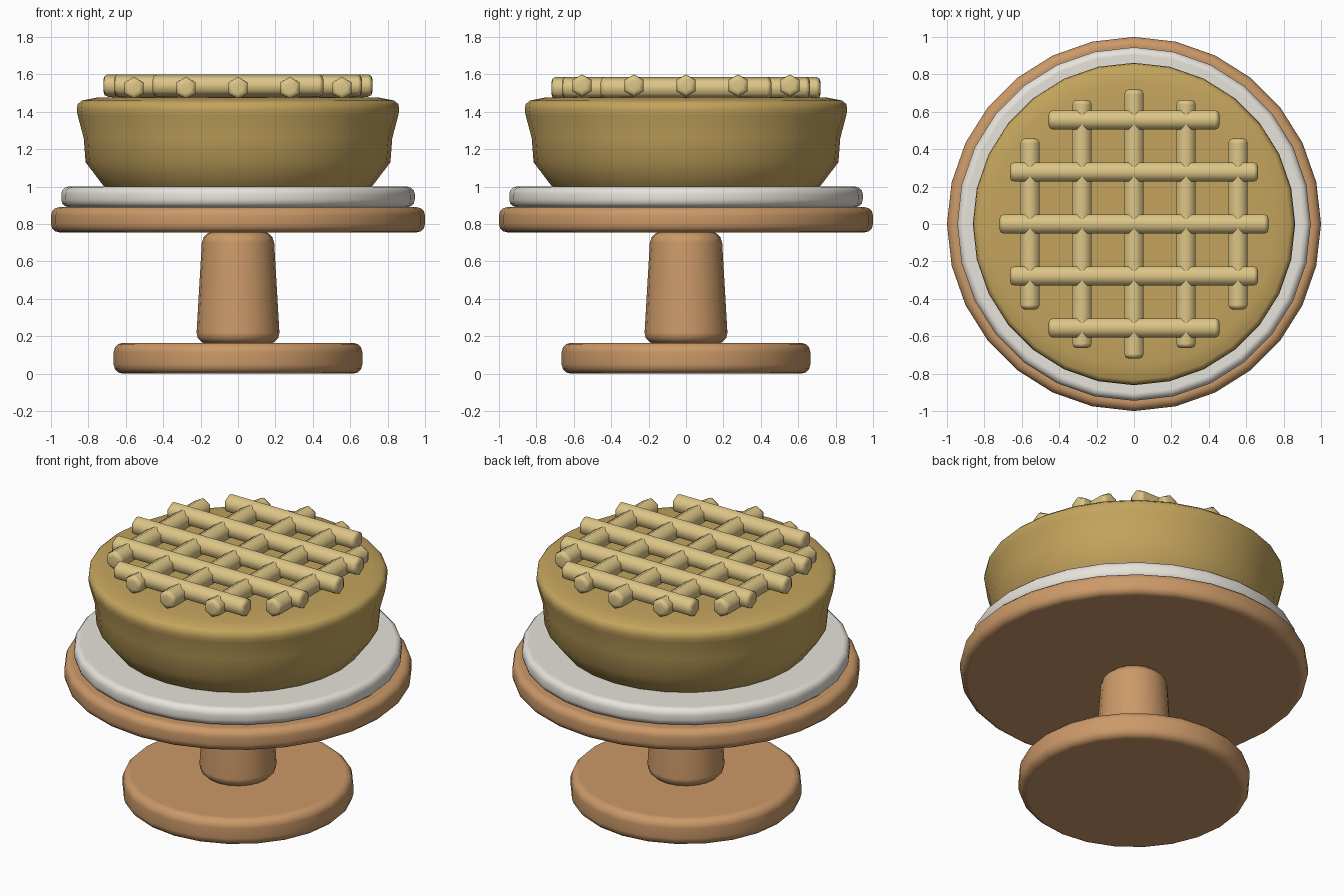
import bpy, bmesh
from math import pi, sqrt, sin, cos

if "Cube" in bpy.data.objects:
    bpy.data.objects.remove(bpy.data.objects["Cube"])


def material(name, rgb):
    m = bpy.data.materials.new(name)
    m.diffuse_color = (*rgb, 1)
    m.use_nodes = True
    m.node_tree.nodes["Principled BSDF"].inputs["Base Color"].default_value = m.diffuse_color
    return m


wood = material("wood", (0.60, 0.32, 0.14))
china = material("china", (0.80, 0.77, 0.71))
crust = material("crust", (0.55, 0.37, 0.11))
pastry = material("pastry", (0.72, 0.56, 0.24))


def finish(ob, name, mat):
    ob.name = name
    ob.data.materials.append(mat)
    ob.data.shade_smooth()
    ob.modifiers.new("normals", 'WEIGHTED_NORMAL')
    return ob


def drum(name, sides, r0, r1, depth, loc, bevel, mat, rot=(0, 0, 0), segments=3):
    """Round or hexagonal bar with softened cap edges."""
    bpy.ops.mesh.primitive_cone_add(vertices=sides, radius1=r0, radius2=r1,
                                    depth=depth, location=loc, rotation=rot)
    ob = bpy.context.object
    b = ob.modifiers.new("bevel", 'BEVEL')
    b.width, b.segments = bevel, segments
    b.limit_method, b.angle_limit = 'ANGLE', 1.2
    return finish(ob, name, mat)


def disc(name, sides, r0, r1, z0, z1, bevel, mat):
    return drum(name, sides, r0, r1, z1 - z0, (0, 0, (z0 + z1) / 2), bevel, mat)


def lathe(name, profile, sides, mat):
    bm = bmesh.new()
    rings = [[bm.verts.new((r * cos(2 * pi * i / sides), r * sin(2 * pi * i / sides), z))
              for i in range(sides)] for r, z in profile]
    for a, b in zip(rings, rings[1:]):
        for i in range(sides):
            j = (i + 1) % sides
            bm.faces.new((a[i], a[j], b[j], b[i]))
    bm.faces.new(rings[0][::-1])
    bm.faces.new(rings[-1])
    me = bpy.data.meshes.new(name)
    bm.to_mesh(me)
    bm.free()
    ob = bpy.data.objects.new(name, me)
    bpy.context.collection.objects.link(ob)
    return finish(ob, name, mat)


# Cake stand
disc("stand_foot", 24, 0.665, 0.665, 0, 0.165, 0.05, wood)
disc("stand_stem", 20, 0.225, 0.19, 0.16, 0.76, 0.06, wood)
disc("stand_top", 28, 1.0, 1.0, 0.755, 0.89, 0.045, wood)

# Plate
disc("plate", 28, 0.945, 0.945, 0.89, 1.0, 0.04, china)

# Pie body with flared rim
lathe("pie", [(0.68, 0.985), (0.72, 1.005), (0.815, 1.13), (0.825, 1.26), (0.857, 1.38),
              (0.862, 1.41), (0.858, 1.44), (0.835, 1.46), (0.76, 1.475), (0.60, 1.48)],
      28, crust)

# Lattice: bars cut to a circle, running both ways
for i in range(-2, 3):
    p = i * 0.278
    length = 2 * sqrt(0.72 ** 2 - p * p)
    drum("lattice_bar_across", 6, 0.06, 0.06, length, (0, p, 1.54), 0.025, pastry,
         (pi / 2, 0, pi / 2), 2)
    drum("lattice_bar_along", 6, 0.06, 0.06, length, (p, 0, 1.527), 0.025, pastry,
         (pi / 2, 0, 0), 2)
